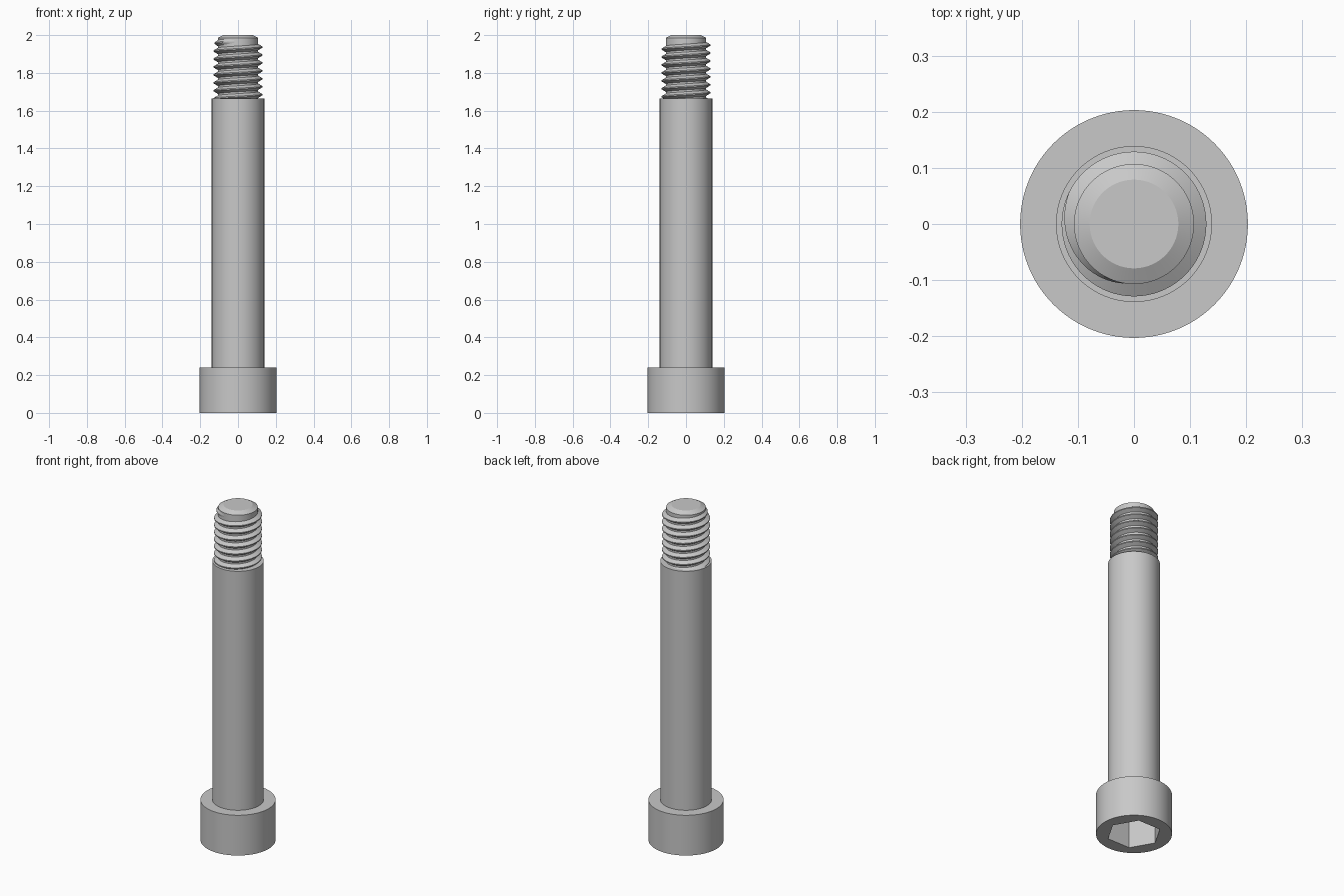
import bpy, bmesh, math

cube = bpy.data.objects.get("Cube")
if cube:
    bpy.data.objects.remove(cube, do_unlink=True)

# One steel grey for the whole bolt
GREY = (0.58, 0.58, 0.58, 1)
steel = bpy.data.materials.new("steel_grey")
steel.use_nodes = True
steel.diffuse_color = GREY
steel.node_tree.nodes["Principled BSDF"].inputs["Base Color"].default_value = GREY


def make_object(name, bm):
    bmesh.ops.recalc_face_normals(bm, faces=bm.faces)
    mesh = bpy.data.meshes.new(name)
    bm.to_mesh(mesh)
    bm.free()
    mesh.materials.append(steel)
    obj = bpy.data.objects.new(name, mesh)
    bpy.context.collection.objects.link(obj)
    return obj


def activate(obj):
    bpy.ops.object.select_all(action='DESELECT')
    obj.select_set(True)
    bpy.context.view_layer.objects.active = obj


def smooth(obj):
    activate(obj)
    bpy.ops.object.shade_smooth_by_angle(angle=math.radians(25))


def stack(name, profile, sides=96):
    """Capped solid of revolution from (radius, height) pairs."""
    bm = bmesh.new()
    rings = [[bm.verts.new((r * math.cos(math.tau * i / sides),
                            r * math.sin(math.tau * i / sides), z))
              for i in range(sides)] for r, z in profile]
    for low, high in zip(rings, rings[1:]):
        for i in range(sides):
            j = (i + 1) % sides
            bm.faces.new((low[i], low[j], high[j], high[i]))
    bm.faces.new(rings[0])
    bm.faces.new(rings[-1])
    return make_object(name, bm)


# Head, shank and threaded end
head = stack("head", [(0.203, 0), (0.203, 0.24)])
shank = stack("shank", [(0.139, 0.235), (0.139, 1.665)])
core = stack("thread_core", [(0.107, 1.66), (0.107, 1.985), (0.079, 2.0)])

# Hexagonal socket cut into the underside of the head
socket = stack("socket_cutter", [(0.147, -0.1), (0.147, 0.17)], sides=6)
socket.hide_render = True
activate(head)
cut = head.modifiers.new("socket", 'BOOLEAN')
cut.operation = 'DIFFERENCE'
cut.solver = 'EXACT'
cut.object = socket
bpy.ops.object.modifier_apply(modifier=cut.name)
bpy.data.objects.remove(socket, do_unlink=True)

# Right-handed thread ridge, fading into the core at its upper end
PITCH, STEPS, TURNS = 0.042, 72, 8
END_ANGLE, END_Z = math.radians(260), 1.967
FADE = math.radians(110)
bm = bmesh.new()
sections = []
for k in range(TURNS * STEPS + 1):
    back = math.tau * k / STEPS
    a = END_ANGLE - back
    z = END_Z - PITCH * back / math.tau
    size = min(1, 0.03 + back / FADE)
    crest = 0.107 + 0.022 * size
    shape = [(0.104, -0.018), (crest, -0.003), (crest, 0.003), (0.104, 0.018)]
    sections.append([bm.verts.new((r * math.cos(a), r * math.sin(a), z + dz))
                     for r, dz in shape])
for s, t in zip(sections, sections[1:]):
    for i in range(4):
        j = (i + 1) % 4
        bm.faces.new((s[i], s[j], t[j], t[i]))
bm.faces.new(sections[0])
bm.faces.new(sections[-1])
thread = make_object("thread_ridge", bm)

for part in (head, shank, core, thread):
    smooth(part)
